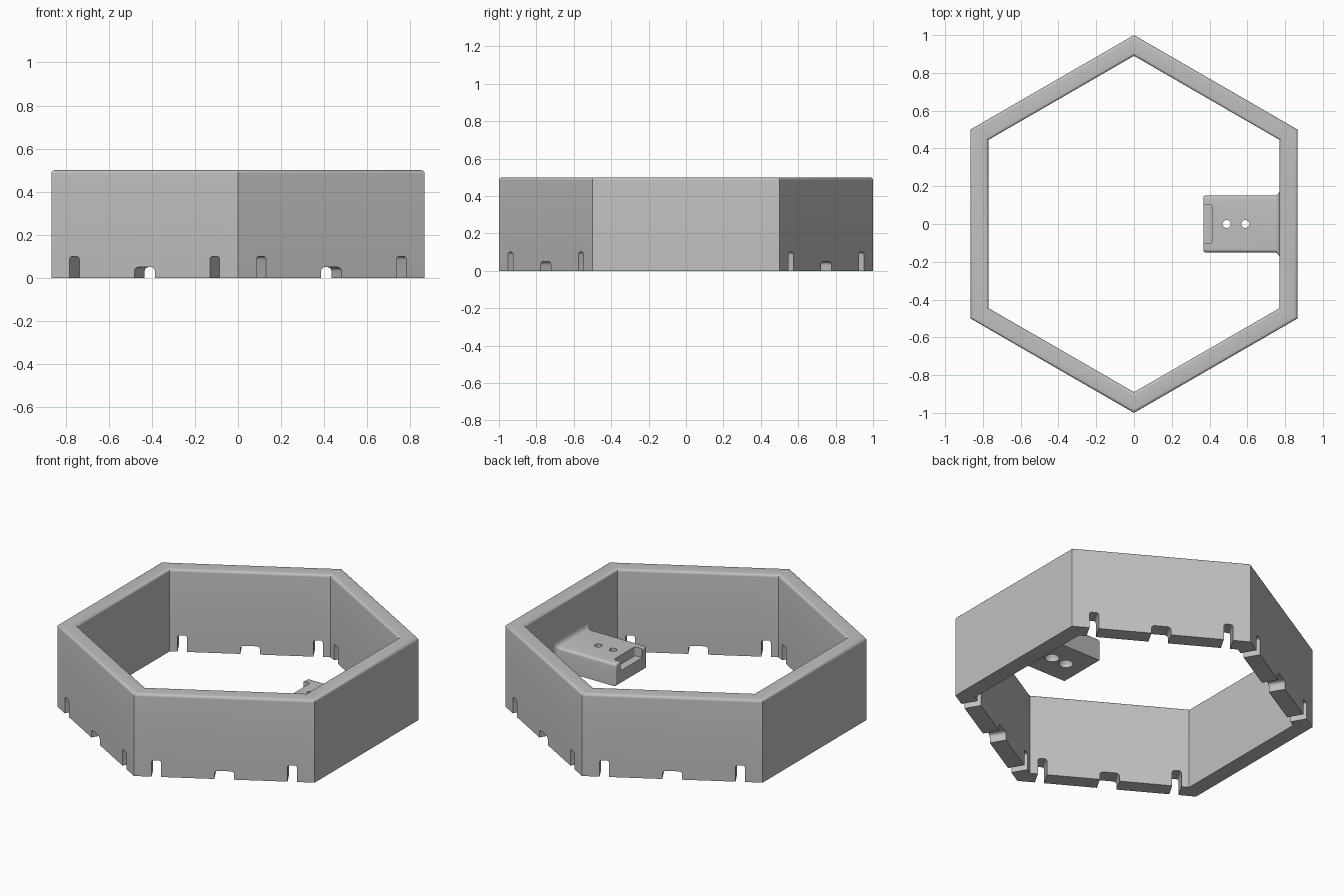
import bpy, bmesh, math
from math import cos, sin, pi, radians
from mathutils import Matrix

cube = bpy.data.objects.get("Cube")
if cube:
    bpy.data.objects.remove(cube, do_unlink=True)

grey = bpy.data.materials.new("plain grey")
grey.use_nodes = True
COLOUR = (0.53, 0.53, 0.53, 1)
grey.diffuse_color = COLOUR
grey.node_tree.nodes["Principled BSDF"].inputs["Base Color"].default_value = COLOUR


def skin(bm, rings, loop=False):
    """Join equal rings of points with quads; cap the ends unless looped."""
    rows = [[bm.verts.new(p) for p in ring] for ring in rings]
    n = len(rows[0])
    for i in range(len(rows) if loop else len(rows) - 1):
        a, b = rows[i], rows[(i + 1) % len(rows)]
        for j in range(n):
            bm.faces.new((a[j], a[(j + 1) % n], b[(j + 1) % n], b[j]))
    if not loop:
        bm.faces.new(rows[0])
        bm.faces.new(rows[-1])
    return [v for row in rows for v in row]


def make(name, bm):
    bmesh.ops.recalc_face_normals(bm, faces=bm.faces[:])
    mesh = bpy.data.meshes.new(name)
    bm.to_mesh(mesh)
    bm.free()
    mesh.materials.append(grey)
    obj = bpy.data.objects.new(name, mesh)
    bpy.context.collection.objects.link(obj)
    return obj


def arc(cx, cy, r, start, end, steps=5):
    angles = [radians(start + (end - start) * i / steps) for i in range(steps + 1)]
    return [(cx + r * cos(a), cy + r * sin(a)) for a in angles]


def arch(width, height, r):
    """Slot outline with rounded upper corners, open below the floor."""
    h = width / 2
    return ([(-h, -0.1), (h, -0.1)] + arc(h - r, height - r, r, 0, 90)
            + arc(r - h, height - r, r, 90, 180))


def finish(obj, cutter):
    """Cut the part, drop the cutter and shade it smooth between sharp edges."""
    bpy.ops.object.select_all(action="DESELECT")
    obj.select_set(True)
    bpy.context.view_layer.objects.active = obj
    cutter.hide_render = True
    mod = obj.modifiers.new("cut", "BOOLEAN")
    mod.operation, mod.solver, mod.object = "DIFFERENCE", "EXACT", cutter
    bpy.ops.object.modifier_apply(modifier=mod.name)
    bpy.data.objects.remove(cutter, do_unlink=True)
    bpy.ops.object.shade_smooth_by_angle(angle=radians(32))


# Hexagonal wall: upright section with a rounded rim, mitred at six corners
OUTER, INNER, HEIGHT, RIM = 0.866, 0.771, 0.5, 0.016
section = ([(INNER, 0), (OUTER, 0)]
           + arc(OUTER - RIM, HEIGHT - RIM, RIM, 0, 90)
           + arc(INNER + RIM, HEIGHT - RIM, RIM, 90, 180))
bm = bmesh.new()
rings = []
for k in range(6):
    a = radians(30 + 60 * k)
    rings.append([(d / cos(pi / 6) * cos(a), d / cos(pi / 6) * sin(a), z) for d, z in section])
skin(bm, rings, loop=True)
wall = make("hexagonal_wall", bm)

# Notches under the four slanted sides
bm = bmesh.new()
for side in (60, 120, 240, 300):
    turn = Matrix.Rotation(radians(side), 4, "Z")
    for offset, width, height, r in ((-0.376, 0.052, 0.1, 0.014),
                                     (0, 0.11, 0.05, 0.02),
                                     (0.376, 0.052, 0.1, 0.014)):
        outline = arch(width, height, r)
        verts = skin(bm, [[(x, offset + y, z) for y, z in outline] for x in (0.7, 0.95)])
        bmesh.ops.transform(bm, matrix=turn, verts=verts)
finish(wall, make("notch_cutter", bm))

# Bracket: rounded block along x that flares into the wall
FRONT, HALF, LOW, HIGH, R = 0.367, 0.15, 0.12, 0.255, 0.016


def block_section(x, grow):
    w, lo, hi = HALF + grow, LOW - grow, HIGH + grow
    outline = (arc(w - R, hi - R, R, 0, 90) + arc(R - w, hi - R, R, 90, 180)
               + [(-w, lo), (w, lo)])
    return [(x, y, z) for y, z in outline]


bm = bmesh.new()
steps = [(FRONT + 0.012 * (1 - cos(t)), -0.012 * (1 - sin(t)))
         for t in (0, pi / 8, pi / 4, 3 * pi / 8, pi / 2)]
steps += [(0.741 + 0.03 * sin(t), 0.03 * (1 - cos(t)))
          for t in (0, pi / 10, pi / 5, 3 * pi / 10, 2 * pi / 5, pi / 2)]
steps.append((0.785, 0.03))
skin(bm, [block_section(x, g) for x, g in steps])
bracket = make("mounting_bracket", bm)

# Front lip recess and two countersunk screw holes
bm = bmesh.new()
outline = arc(0.4, 0.088, 0.015, 0, 90) + [(0.3, 0.103), (0.3, -0.103)] + arc(0.4, -0.088, 0.015, -90, 0)
skin(bm, [[(x, y, z) for x, y in outline] for z in (0.2, 0.35)])
for hole_x in (0.49, 0.59):
    profile = [(0.04, 0.05), (0.04, 0.14), (0.021, 0.17), (0.021, 0.32)]
    skin(bm, [[(hole_x + x, y, z) for x, y in arc(0, 0, r, 0, 345, 23)] for r, z in profile])
finish(bracket, make("bracket_cutter", bm))
